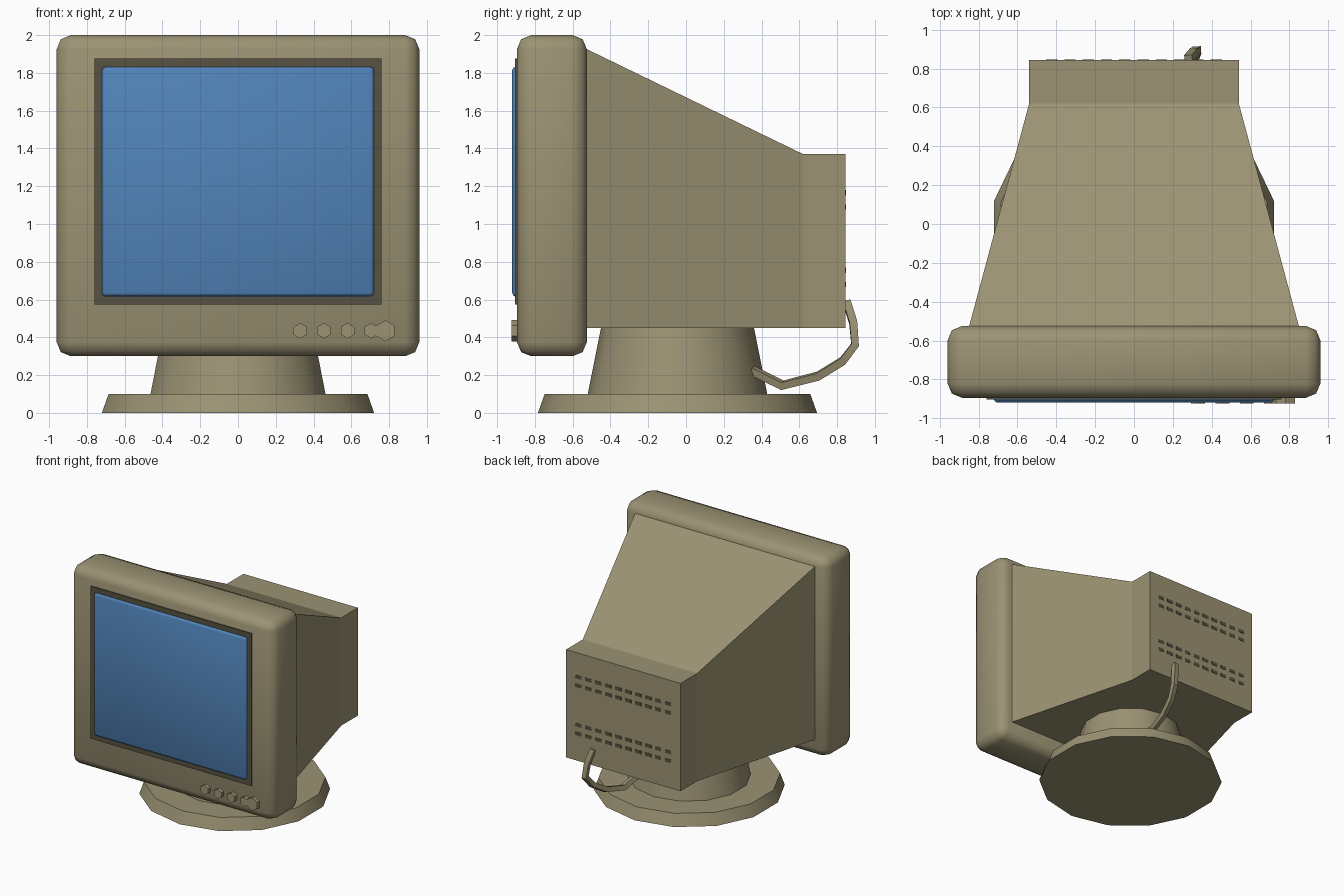
import bpy
import bmesh
from math import radians
from mathutils import Matrix, Vector

if "Cube" in bpy.data.objects:
    bpy.data.objects.remove(bpy.data.objects["Cube"], do_unlink=True)


def material(name, rgb):
    mat = bpy.data.materials.new(name)
    mat.use_nodes = True
    color = (*rgb, 1)
    mat.diffuse_color = color
    mat.node_tree.nodes["Principled BSDF"].inputs["Base Color"].default_value = color
    return mat


BEIGE = material("warm beige plastic", (0.33, 0.29, 0.173))
DARK = material("dark brown plastic", (0.095, 0.084, 0.054))
BLUE = material("blue screen", (0.083, 0.23, 0.49))


def finish(name, bm, mat, smooth=None):
    bmesh.ops.recalc_face_normals(bm, faces=bm.faces)
    mesh = bpy.data.meshes.new(name)
    bm.to_mesh(mesh)
    bm.free()
    mesh.materials.append(mat)
    obj = bpy.data.objects.new(name, mesh)
    bpy.context.collection.objects.link(obj)
    if smooth:
        smooth_object(obj, smooth)
    return obj


def smooth_object(obj, angle):
    bpy.ops.object.select_all(action="DESELECT")
    obj.select_set(True)
    bpy.context.view_layer.objects.active = obj
    bpy.ops.object.shade_smooth_by_angle(angle=radians(angle))


def add_box(bm, low, high):
    low, high = Vector(low), Vector(high)
    place = Matrix.Translation((low + high) / 2) @ Matrix.Diagonal((*(high - low), 1))
    bmesh.ops.create_cube(bm, size=1, matrix=place)


def box(name, low, high, mat, bevel=0, segments=2, smooth=None):
    bm = bmesh.new()
    add_box(bm, low, high)
    if bevel:
        bmesh.ops.bevel(bm, geom=bm.edges[:], offset=bevel, segments=segments,
                        profile=0.5, affect="EDGES")
    return finish(name, bm, mat, smooth)


def disc(name, r_bottom, r_top, z_bottom, z_top):
    bm = bmesh.new()
    place = Matrix.Translation((0, -0.045, (z_bottom + z_top) / 2))
    bmesh.ops.create_cone(bm, cap_ends=True, segments=14, radius1=r_bottom,
                          radius2=r_top, depth=z_top - z_bottom, matrix=place)
    return finish(name, bm, BEIGE, 35)


# Swivel stand
disc("stand_base", 0.739, 0.703, 0, 0.1)
disc("stand_neck", 0.475, 0.405, 0.1, 0.45)

# Front bezel, dark screen surround and screen
box("front_bezel", (-0.96, -0.895, 0.3), (0.96, -0.525, 2), BEIGE, 0.075, 2, 60)
box("screen_surround", (-0.76, -0.904, 0.575), (0.76, -0.88, 1.875), DARK)
box("screen", (-0.72, -0.92, 0.617), (0.72, -0.89, 1.832), BLUE, 0.018, 2, 60)

# Tapered rear housing, lofted through three cross-sections
bm = bmesh.new()
rings = []
for y, half, top in ((-0.53, 0.85, 1.928), (0.62, 0.54, 1.37), (0.845, 0.54, 1.37)):
    corners = ((-half, 0.45), (half, 0.45), (half, top), (-half, top))
    rings.append([bm.verts.new((x, y, z)) for x, z in corners])
for a, b in zip(rings, rings[1:]):
    for i in range(4):
        j = (i + 1) % 4
        bm.faces.new((a[i], a[j], b[j], b[i]))
bm.faces.new(rings[0])
bm.faces.new(rings[-1])
finish("rear_housing", bm, BEIGE)

# Rows of vent slots on the back
bm = bmesh.new()
for z in (1.165, 1.09, 0.755, 0.68):
    for i in range(10):
        x = (i - 4.5) * 0.094
        add_box(bm, (x - 0.029, 0.84, z - 0.014), (x + 0.029, 0.848, z + 0.014))
finish("vent_slots", bm, DARK)

# Hexagonal control buttons, the last one larger
for n, x in enumerate((0.33, 0.455, 0.58, 0.705, 0.78)):
    bm = bmesh.new()
    radius = 0.056 if n == 4 else 0.041
    place = Matrix.Translation((x, -0.905, 0.435)) @ Matrix.Rotation(radians(90), 4, "X")
    bmesh.ops.create_cone(bm, cap_ends=True, segments=6, radius1=radius,
                          radius2=radius, depth=0.04, matrix=place)
    finish("power_button" if n == 4 else f"control_button_{n + 1}", bm, BEIGE)

# Cable looping from the back of the housing to the neck
path = ((0.28, 0.85, 0.59), (0.31, 0.885, 0.48), (0.325, 0.895, 0.36), (0.3, 0.83, 0.275),
        (0.27, 0.7, 0.195), (0.235, 0.51, 0.146), (0.19, 0.35, 0.225))
curve = bpy.data.curves.new("cable", "CURVE")
curve.dimensions = "3D"
curve.bevel_depth = 0.029
curve.bevel_resolution = 0
curve.use_fill_caps = True
spline = curve.splines.new("POLY")
spline.points.add(len(path) - 1)
for point, co in zip(spline.points, path):
    point.co = (*co, 1)
curve.materials.append(BEIGE)
cable = bpy.data.objects.new("cable", curve)
bpy.context.collection.objects.link(cable)
bpy.ops.object.select_all(action="DESELECT")
cable.select_set(True)
bpy.context.view_layer.objects.active = cable
bpy.ops.object.convert(target="MESH")
smooth_object(bpy.context.object, 35)
